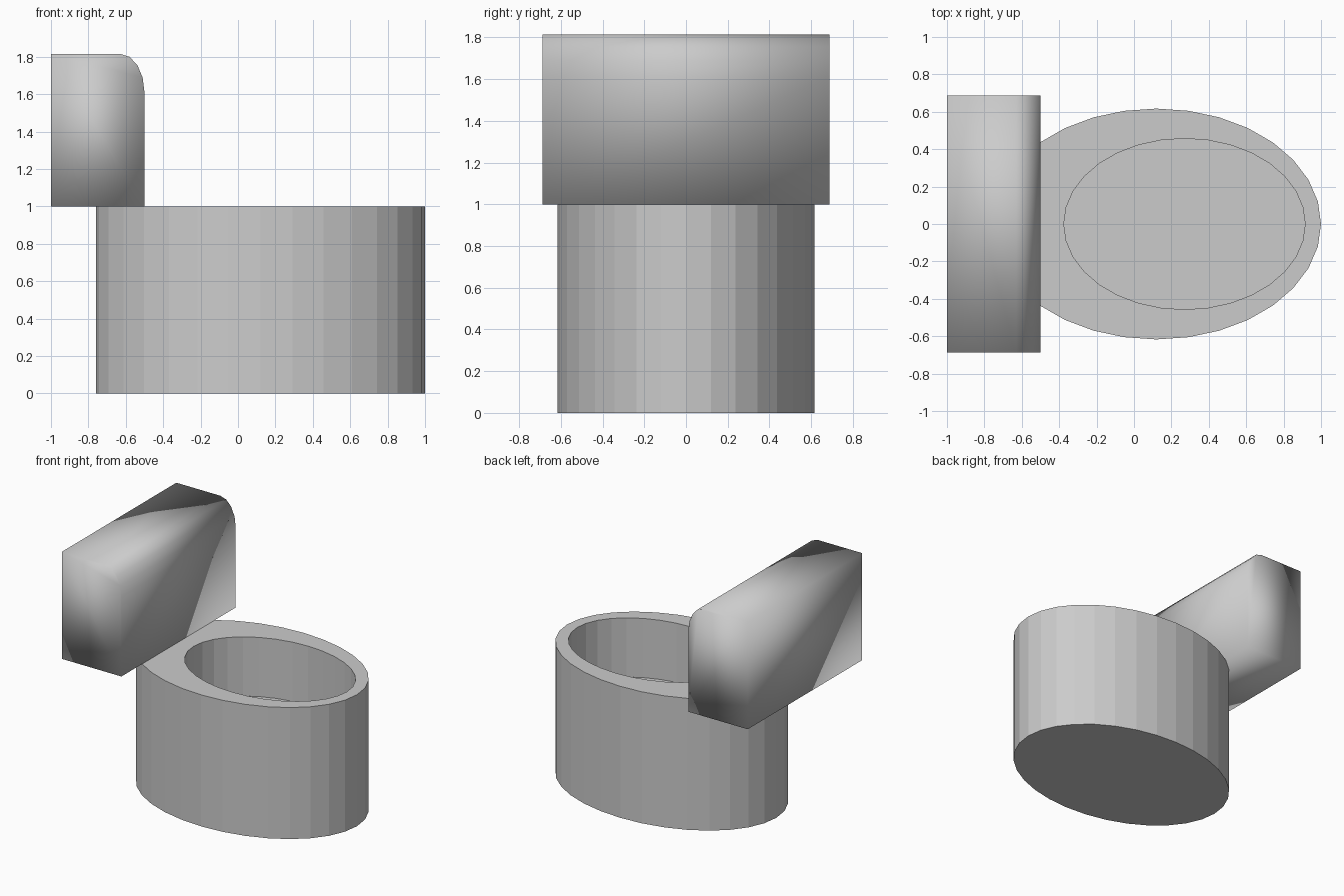
import bpy, bmesh
from math import sin, cos, pi

if "Cube" in bpy.data.objects:
    bpy.data.objects.remove(bpy.data.objects["Cube"])


def finish(name, bm, smooth=False):
    bmesh.ops.recalc_face_normals(bm, faces=bm.faces)
    for f in bm.faces:
        f.smooth = smooth
    mesh = bpy.data.meshes.new(name)
    bm.to_mesh(mesh)
    bm.free()
    obj = bpy.data.objects.new(name, mesh)
    bpy.context.collection.objects.link(obj)
    return obj


def ring(bm, cx, rx, ry, z, n=32):
    return [bm.verts.new((cx + rx * cos(2 * pi * i / n), ry * sin(2 * pi * i / n), z))
            for i in range(n)]


# Bowl: oval drum with an off-centre oval well
OUTER = (0.12, 0.88, 0.617)
INNER = (0.27, 0.645, 0.457)
bm = bmesh.new()
rings = [ring(bm, *OUTER, 0), ring(bm, *OUTER, 1), ring(bm, *INNER, 1), ring(bm, *INNER, 0.55)]
for a, b in zip(rings, rings[1:]):
    for i in range(len(a)):
        j = (i + 1) % len(a)
        bm.faces.new((a[i], a[j], b[j], b[i]))
bm.faces.new(rings[0])
bm.faces.new(rings[-1])
finish("bowl", bm)

# Tank: side profile (x, z) with rounded top front corner, extruded along y
profile = [(-1, 1), (-0.5, 1)]
STEPS = 4
for i in range(STEPS + 1):
    t = pi / 2 * i / STEPS
    profile.append((-0.63 + 0.13 * cos(t), 1.61 + 0.205 * sin(t)))
profile.append((-1, 1.815))
bm = bmesh.new()
side = bm.faces.new([bm.verts.new((x, -0.687, z)) for x, z in profile])
ext = bmesh.ops.extrude_face_region(bm, geom=[side], use_keep_orig=True)
moved = [v for v in ext["geom"] if isinstance(v, bmesh.types.BMVert)]
bmesh.ops.translate(bm, verts=moved, vec=(0, 1.374, 0))
finish("tank", bm, smooth=True)
